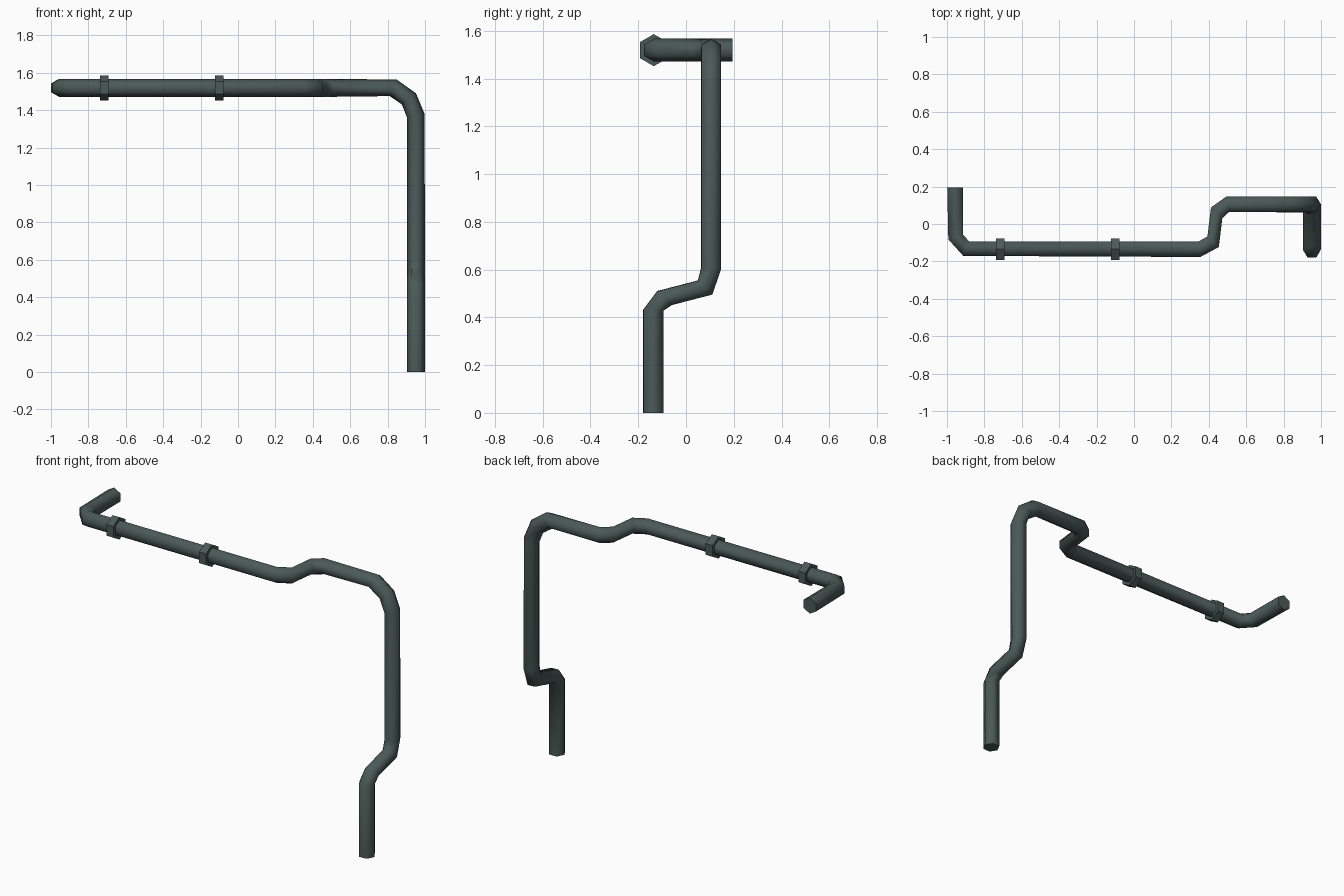
import bpy, bmesh, math
from mathutils import Vector

if "Cube" in bpy.data.objects:
    bpy.data.objects.remove(bpy.data.objects["Cube"])

mat = bpy.data.materials.new("dark green grey")
mat.diffuse_color = (0.07, 0.10, 0.095, 1)
mat.use_nodes = True
mat.node_tree.nodes["Principled BSDF"].inputs["Base Color"].default_value = mat.diffuse_color


def hex_ring(bm, centre, tangent, corner, radius):
    side = tangent.cross(corner)
    return [bm.verts.new(centre + radius * (math.cos(i * math.pi / 3) * corner
                                            + math.sin(i * math.pi / 3) * side))
            for i in range(6)]


def sweep(name, path, radius, smooth):
    """Skin a hexagonal tube through (centre, tangent) stations, corner starting at +z."""
    bm = bmesh.new()
    corner, last_t, last = Vector((0, 0, 1)), None, None
    for centre, tangent in path:
        t = Vector(tangent).normalized()
        if last_t is not None:
            corner = last_t.rotation_difference(t) @ corner
        ring = hex_ring(bm, Vector(centre), t, corner, radius)
        if last is None:
            bm.faces.new(ring)
        else:
            for i in range(6):
                j = (i + 1) % 6
                bm.faces.new((last[i], last[j], ring[j], ring[i])).smooth = smooth
        last, last_t = ring, t
    bm.faces.new(last)
    bmesh.ops.recalc_face_normals(bm, faces=bm.faces)
    for e in bm.edges:  # keep the end caps crisp
        if any(len(f.verts) == 6 for f in e.link_faces):
            e.smooth = False
    mesh = bpy.data.meshes.new(name)
    bm.to_mesh(mesh)
    bm.free()
    mesh.materials.append(mat)
    bpy.context.collection.objects.link(bpy.data.objects.new(name, mesh))


Z, Y0, Y1, X1 = 1.519, -0.135, 0.105, 0.951

# pipe: left stub, front run, sideways jog, elbow down, lower jog, foot
sweep("pipe", [
    ((-0.957, 0.194, Z), (0, -1, 0)),
    ((-0.953, -0.07, Z), (0.3, -0.95, 0)),
    ((-0.897, -0.132, Z), (0.93, -0.37, 0)),
    ((0.35, Y0, Z), (1, 0.12, 0)),
    ((0.423, -0.095, Z), (0.68, 0.73, 0)),
    ((0.442, 0.06, Z), (0.68, 0.73, 0)),
    ((0.50, Y1, Z), (1, 0.2, 0)),
    ((0.83, Y1, Z), (0.92, 0, -0.39)),
    ((0.914, Y1, 1.46), (0.62, 0, -0.78)),
    ((X1, Y1, 1.369), (0.2, 0, -0.98)),
    ((X1, Y1, 0.605), (0, -0.05, -1)),
    ((X1, 0.08, 0.525), (0, -0.7, -0.72)),
    ((X1, -0.09, 0.481), (0, -0.7, -0.72)),
    ((X1, -0.137, 0.43), (0, -0.05, -1)),
    ((X1, -0.137, 0), (0, 0, -1)),
], 0.048, True)

# coupling collars on the front run
for label, x in (("left", -0.715), ("right", -0.10)):
    sweep(label + "_collar", [((x + d, Y0, Z), (1, 0, 0)) for d in (-0.023, 0.023)],
          0.067, False)
